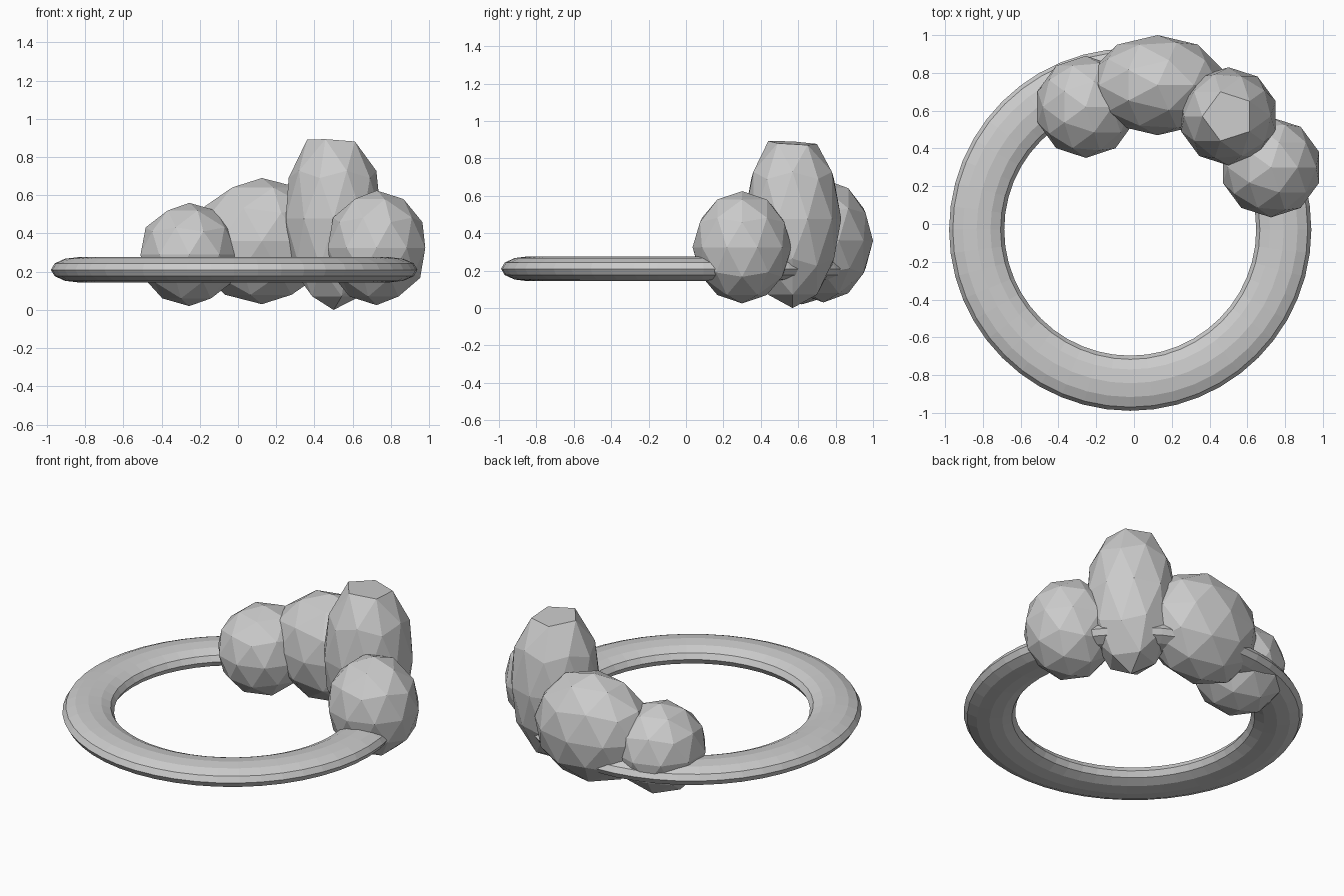
import bpy, bmesh, math

if "Cube" in bpy.data.objects:
    bpy.data.objects.remove(bpy.data.objects["Cube"])

# Flattened ring band
bpy.ops.mesh.primitive_torus_add(major_segments=48, minor_segments=12,
                                 major_radius=0.813, minor_radius=0.146,
                                 location=(-0.02, -0.03, 0.21))
ring = bpy.context.object
ring.name = "ring_band"
ring.scale = (1, 1, 0.455)


def stone(name, center, radii, turn=0):
    """Faceted low-poly stone set on the ring."""
    bpy.ops.mesh.primitive_ico_sphere_add(subdivisions=2, radius=1, location=center)
    ob = bpy.context.object
    ob.name = name
    for v in ob.data.vertices:
        x, y, z = v.co
        c, s = math.cos(turn), math.sin(turn)
        v.co = ((x * c - y * s) * radii[0], (x * s + y * c) * radii[1], z * radii[2])
    return ob


# Rounded stones
stone("left_stone", (-0.255, 0.62, 0.29), (0.268, 0.27, 0.27))
stone("wide_stone", (0.125, 0.735, 0.36), (0.365, 0.265, 0.33))
stone("right_stone", (0.725, 0.30, 0.325), (0.268, 0.265, 0.30))

# Tall stone with its tip cut off to a slightly sloping pentagon
tall = stone("tall_stone", (0.50, 0.57, 0.477), (0.263, 0.26, 0.477), math.radians(36))
bm = bmesh.new()
bm.from_mesh(tall.data)
tip = max(bm.verts, key=lambda v: v.co.z)
rim = [e.other_vert(tip) for e in tip.link_edges]
for v in rim:
    v.co.z = 0.406 - 0.06 * (v.co.x + v.co.y)
bmesh.ops.dissolve_verts(bm, verts=[tip])
bm.to_mesh(tall.data)
bm.free()
